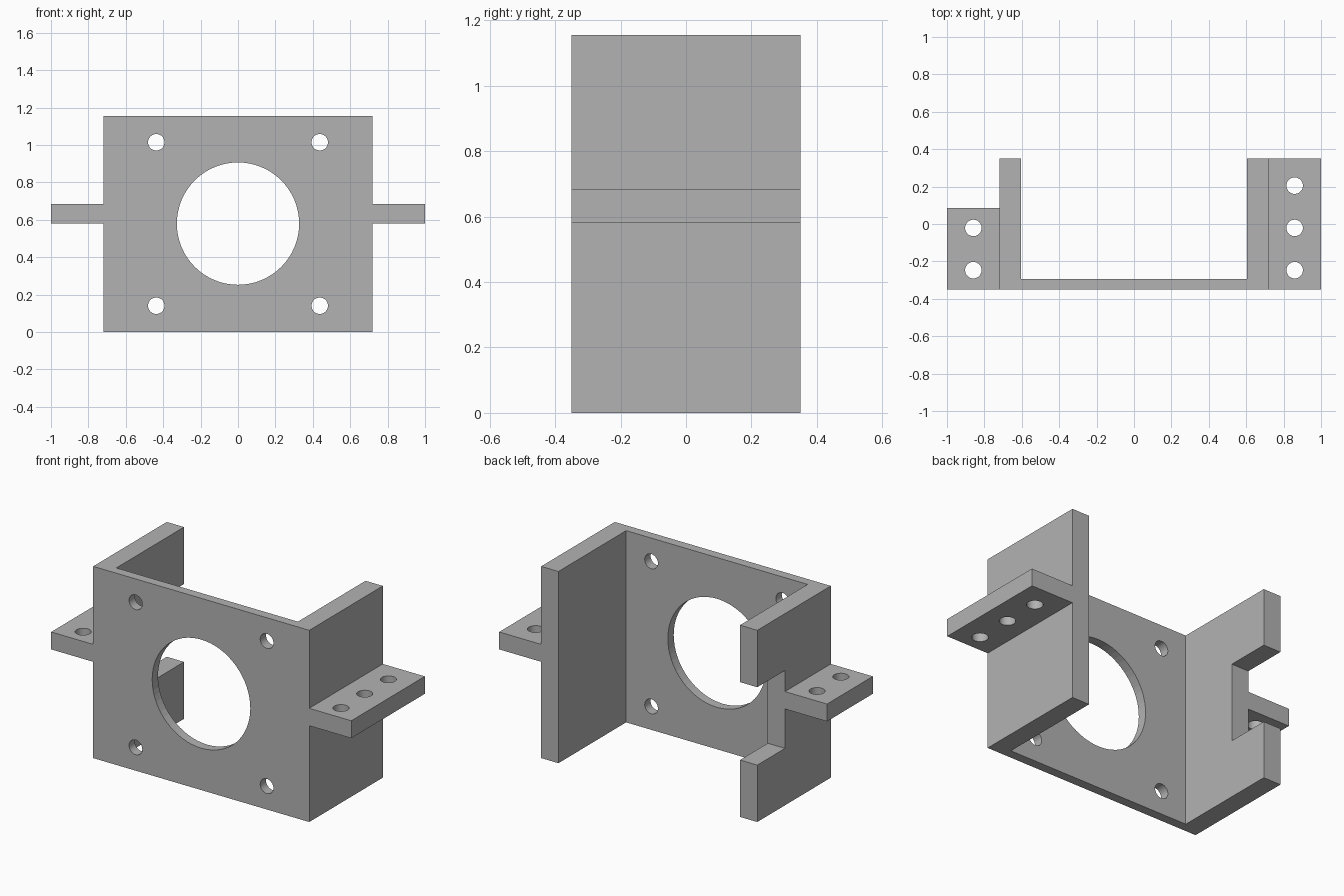
import bpy, bmesh
from math import radians
from mathutils import Matrix, Vector

cube = bpy.data.objects.get("Cube")
if cube:
    bpy.data.objects.remove(cube, do_unlink=True)

# Main dimensions
HALF_W, INNER_W = 0.72, 0.605
FRONT, BACK, PLATE_BACK = -0.35, 0.35, -0.294
HEIGHT = 1.155
MID = HEIGHT / 2
SHORT_END = 0.086
TAB_Z = (0.58, 0.685)
BOLT_R, BORE_R = 0.044, 0.327

grey = bpy.data.materials.new("plain grey")
grey.use_nodes = True
colour = (0.45, 0.45, 0.45, 1)
grey.diffuse_color = colour
grey.node_tree.nodes["Principled BSDF"].inputs["Base Color"].default_value = colour


def finish(name, bm):
    """Turn a bmesh into a linked object."""
    bmesh.ops.recalc_face_normals(bm, faces=bm.faces[:])
    mesh = bpy.data.meshes.new(name)
    bm.to_mesh(mesh)
    bm.free()
    mesh.materials.append(grey)
    obj = bpy.data.objects.new(name, mesh)
    bpy.context.collection.objects.link(obj)
    return obj


def prism(name, outline, z0, z1):
    """Extrude an xy outline from z0 to z1."""
    bm = bmesh.new()
    face = bm.faces.new([bm.verts.new((x, y, z0)) for x, y in outline])
    new = bmesh.ops.extrude_face_region(bm, geom=[face])["geom"]
    verts = [v for v in new if isinstance(v, bmesh.types.BMVert)]
    bmesh.ops.translate(bm, verts=verts, vec=(0, 0, z1 - z0))
    return finish(name, bm)


def rect(x0, x1, y0, y1):
    return [(x0, y0), (x1, y0), (x1, y1), (x0, y1)]


def drills(name, holes, axis):
    """Cylinders at (centre, radius) along one axis, as a single cutter."""
    bm = bmesh.new()
    turn = Vector((0, 0, 1)).rotation_difference(Vector(axis)).to_matrix().to_4x4()
    for centre, radius in holes:
        bmesh.ops.create_cone(bm, cap_ends=True, segments=64, radius1=radius,
                              radius2=radius, depth=0.3,
                              matrix=Matrix.Translation(centre) @ turn)
    return finish(name, bm)


def cut(obj, cutter):
    """Subtract the cutter, apply the result and drop the cutter."""
    cutter.hide_render = True
    mod = obj.modifiers.new("cut", 'BOOLEAN')
    mod.operation, mod.solver, mod.object = 'DIFFERENCE', 'EXACT', cutter
    bpy.ops.object.select_all(action='DESELECT')
    bpy.context.view_layer.objects.active = obj
    obj.select_set(True)
    bpy.ops.object.modifier_apply(modifier=mod.name)
    bpy.data.objects.remove(cutter, do_unlink=True)
    bpy.ops.object.shade_smooth_by_angle(angle=radians(30))


# U-shaped bracket: front plate and two side walls
half = [(HALF_W, FRONT), (HALF_W, BACK), (INNER_W, BACK), (INNER_W, PLATE_BACK)]
bracket = prism("bracket", half + [(-x, y) for x, y in reversed(half)], 0, HEIGHT)

# Notch in the back edge of the right wall
notch = prism("notch_cutter", rect(-0.8, -0.5, SHORT_END, 0.5), 0.343, HEIGHT - 0.343)
cut(bracket, notch)

# Central bore and four bolt holes in the front plate
plate_holes = [((0, FRONT, MID + 0.002), BORE_R)]
plate_holes += [((sx * 0.437, FRONT, MID + sz * 0.437), BOLT_R)
                for sx in (-1, 1) for sz in (-1, 1)]
cut(bracket, drills("plate_drills", plate_holes, (0, 1, 0)))

# Mounting tabs: long on the left, short on the right
for name, side, end, count in (("left_tab", 1, BACK, 3), ("right_tab", -1, SHORT_END, 2)):
    x0, x1 = sorted((side * HALF_W, side))
    tab = prism(name, rect(x0, x1, FRONT, end), *TAB_Z)
    holes = [((side * 0.859, -0.247 + 0.226 * i, sum(TAB_Z) / 2), BOLT_R)
             for i in range(count)]
    cut(tab, drills("tab_drills", holes, (0, 0, 1)))
